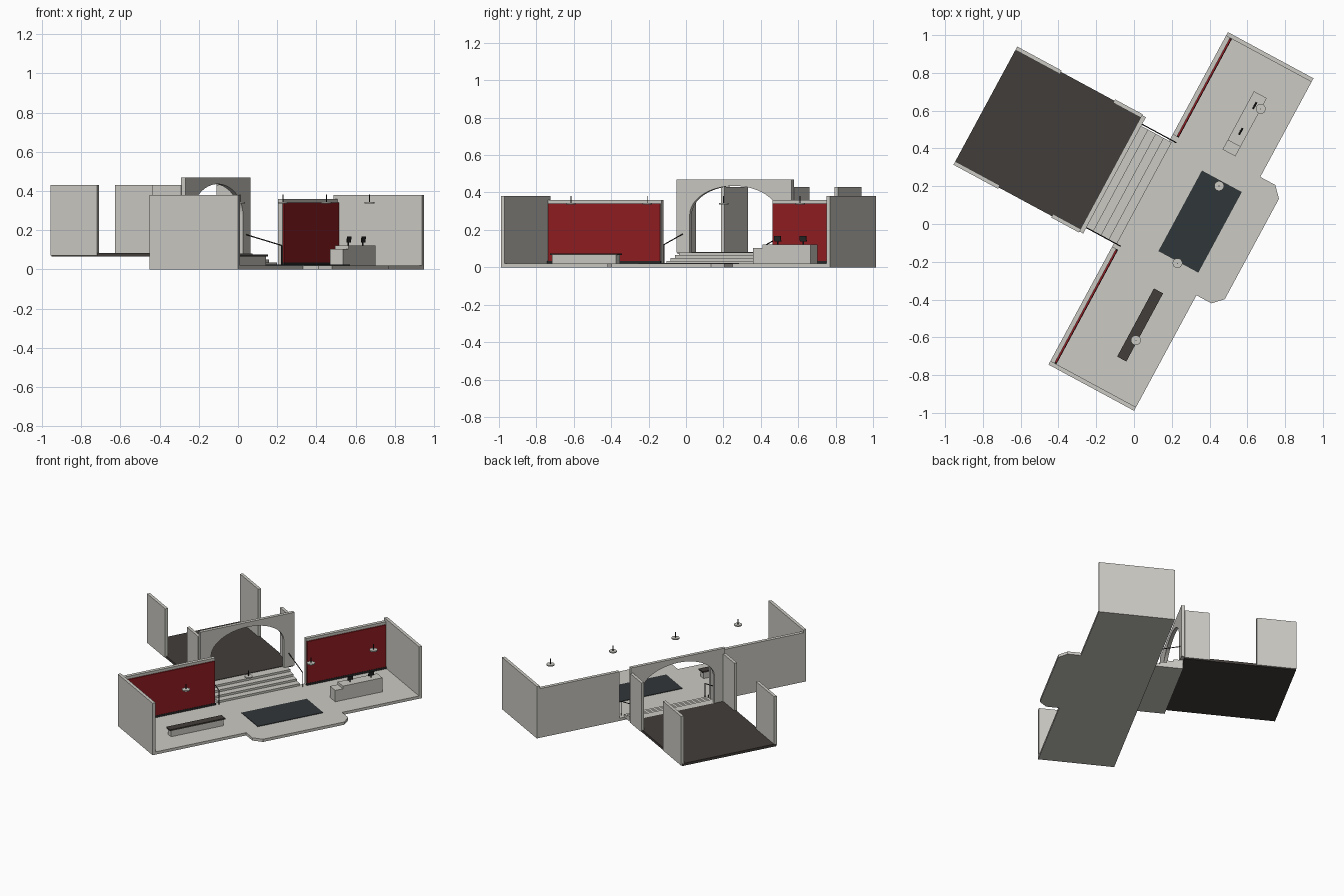
import bpy, bmesh, math
from mathutils import Matrix, Vector

if "Cube" in bpy.data.objects:
    bpy.data.objects.remove(bpy.data.objects["Cube"])

# Plan is drawn in a local frame (u along the hall, v towards the back room), then rotated
ROT = Matrix.Rotation(math.atan2(0.88, 0.475), 4, 'Z')


def material(name, rgb):
    m = bpy.data.materials.new(name)
    m.diffuse_color = (*rgb, 1)
    m.use_nodes = True
    m.node_tree.nodes["Principled BSDF"].inputs["Base Color"].default_value = m.diffuse_color
    return m


RED = material("red", (0.28, 0.012, 0.016))
DARK = material("dark_brown", (0.055, 0.048, 0.043))
SLATE = material("slate", (0.03, 0.037, 0.042))
BLACK = material("black", (0.02, 0.02, 0.02))
STONE = material("stone", (0.6, 0.59, 0.55))


def finish(bm, name, mat=STONE):
    bmesh.ops.recalc_face_normals(bm, faces=bm.faces)
    me = bpy.data.meshes.new(name)
    bm.to_mesh(me)
    bm.free()
    ob = bpy.data.objects.new(name, me)
    bpy.context.collection.objects.link(ob)
    ob.matrix_world = ROT
    me.materials.append(mat)
    return ob


def box(name, u, v, z, mat=STONE, tilt=0):
    bm = bmesh.new()
    c = Vector([(a + b) / 2 for a, b in (u, v, z)])
    size = [b - a for a, b in (u, v, z)]
    m = Matrix.Translation(c) @ Matrix.Rotation(tilt, 4, 'X') @ Matrix.Diagonal((*size, 1))
    bmesh.ops.create_cube(bm, size=1, matrix=m)
    return finish(bm, name, mat)


def prism(name, pts, offset, mat=STONE):
    bm = bmesh.new()
    face = bm.faces.new([bm.verts.new(p) for p in pts])
    ext = bmesh.ops.extrude_face_region(bm, geom=[face])
    new = [g for g in ext["geom"] if isinstance(g, bmesh.types.BMVert)]
    bmesh.ops.translate(bm, verts=new, vec=offset)
    return finish(bm, name, mat)


def rod(name, a, b, r, mat=STONE, sides=8):
    a, b = Vector(a), Vector(b)
    d = b - a
    bm = bmesh.new()
    m = Matrix.Translation((a + b) / 2) @ d.to_track_quat('Z', 'Y').to_matrix().to_4x4()
    bmesh.ops.create_cone(bm, cap_ends=True, segments=sides, radius1=r, radius2=r,
                          depth=d.length, matrix=m)
    return finish(bm, name, mat)


# Hall floor with chamfered bay
outline = [(-0.87, 0.045), (-0.87, -0.47), (-0.175, -0.47), (-0.175, -0.56), (-0.122, -0.612),
           (0.482, -0.612), (0.537, -0.56), (0.537, -0.47), (1.13, -0.47), (1.13, 0.045)]
prism("hall_floor", [(u, v, 0) for u, v in outline], (0, 0, 0.02))

# Hall end walls
box("end_wall_left", (-0.87, -0.848), (-0.47, 0.045), (0.02, 0.38))
box("end_wall_right", (1.108, 1.13), (-0.47, 0.045), (0.02, 0.38))

# Hall back walls with red panel and dark skirting
for side, u0, u1 in (("left", -0.848, -0.16), ("right", 0.515, 1.108)):
    box(f"back_wall_{side}", (u0, u1), (0.02, 0.045), (0.02, 0.36))
    box(f"red_panel_{side}", (u0 + 0.005, u1 - 0.005), (0.011, 0.02), (0.035, 0.34), RED)
    box(f"skirting_{side}", (u0, u1), (0.009, 0.02), (0.02, 0.035), BLACK)

# Stairs up to the back room
v0, dv, prof = 0.03, 0.047, [(0.235, 0.015), (0.03, 0.015)]
for i in range(4):
    z = 0.035 + 0.015 * i
    prof += [(v0 + dv * i, z), (v0 + dv * (i + 1) if i < 3 else 0.235, z)]
prism("stairs", [(-0.135, v, z) for v, z in prof], (0.61, 0, 0))

# Back room floor and its four corner walls
box("room_floor", (-0.17, 0.525), (0.235, 0.99), (0.065, 0.083), DARK)
for side, u in (("left", -0.178), ("right", 0.512)):
    for part, va, vb in (("near", 0.235, 0.402), ("far", 0.722, 0.99)):
        box(f"room_wall_{side}_{part}", (u, u + 0.021), (va, vb), (0.07, 0.43))

# Arched wall between stairs and room
mid, half, spring, rise, n = 0.1775, 0.27, 0.28, 0.155, 32
arch = [(-0.172, 0.08), (-0.172, 0.47), (0.527, 0.47), (0.527, 0.08), (mid + half, 0.08)]
for i in range(n + 1):
    a = math.pi * i / n
    arch.append((mid + half * math.cos(a), spring + rise * math.sin(a)))
arch.append((mid - half, 0.08))
prism("arch_wall", [(u, 0.213, z) for u, z in arch], (0, 0.024, 0))

# Handrails on both sides of the stairs
for side, u in (("left", -0.137), ("right", 0.485)):
    rod(f"handrail_{side}", (u, 0.008, 0.122), (u, 0.225, 0.18), 0.003, BLACK)
    rod(f"handrail_post_{side}", (u, 0.008, 0.02), (u, 0.008, 0.122), 0.003, BLACK)

# Carpet
box("carpet", (-0.065, 0.42), (-0.422, -0.182), (0.02, 0.024), SLATE)

# Bench with dark seat
box("bench_base", (-0.65, -0.26), (-0.304, -0.261), (0.02, 0.065))
box("bench_seat", (-0.66, -0.25), (-0.31, -0.255), (0.065, 0.075), DARK)

# Reception counter, lower end and two screens
box("counter_low", (0.57, 0.627), (-0.302, -0.225), (0.02, 0.103))
box("counter_high", (0.627, 0.92), (-0.302, -0.225), (0.02, 0.123))
for i, u in enumerate((0.70, 0.855)):
    rod(f"screen_stand_{i}", (u, -0.262, 0.123), (u, -0.262, 0.145), 0.004, BLACK)
    box(f"screen_{i}", (u - 0.02, u + 0.02), (-0.268, -0.263), (0.138, 0.167), BLACK, 0.15)

# Pendant lamps
for i in range(4):
    u = -0.537 + 0.464 * i
    rod(f"lamp_disc_{i}", (u, -0.301, 0.336), (u, -0.301, 0.344), 0.026, STONE, 20)
    rod(f"lamp_rod_{i}", (u, -0.301, 0.344), (u, -0.301, 0.382), 0.0025, BLACK)
